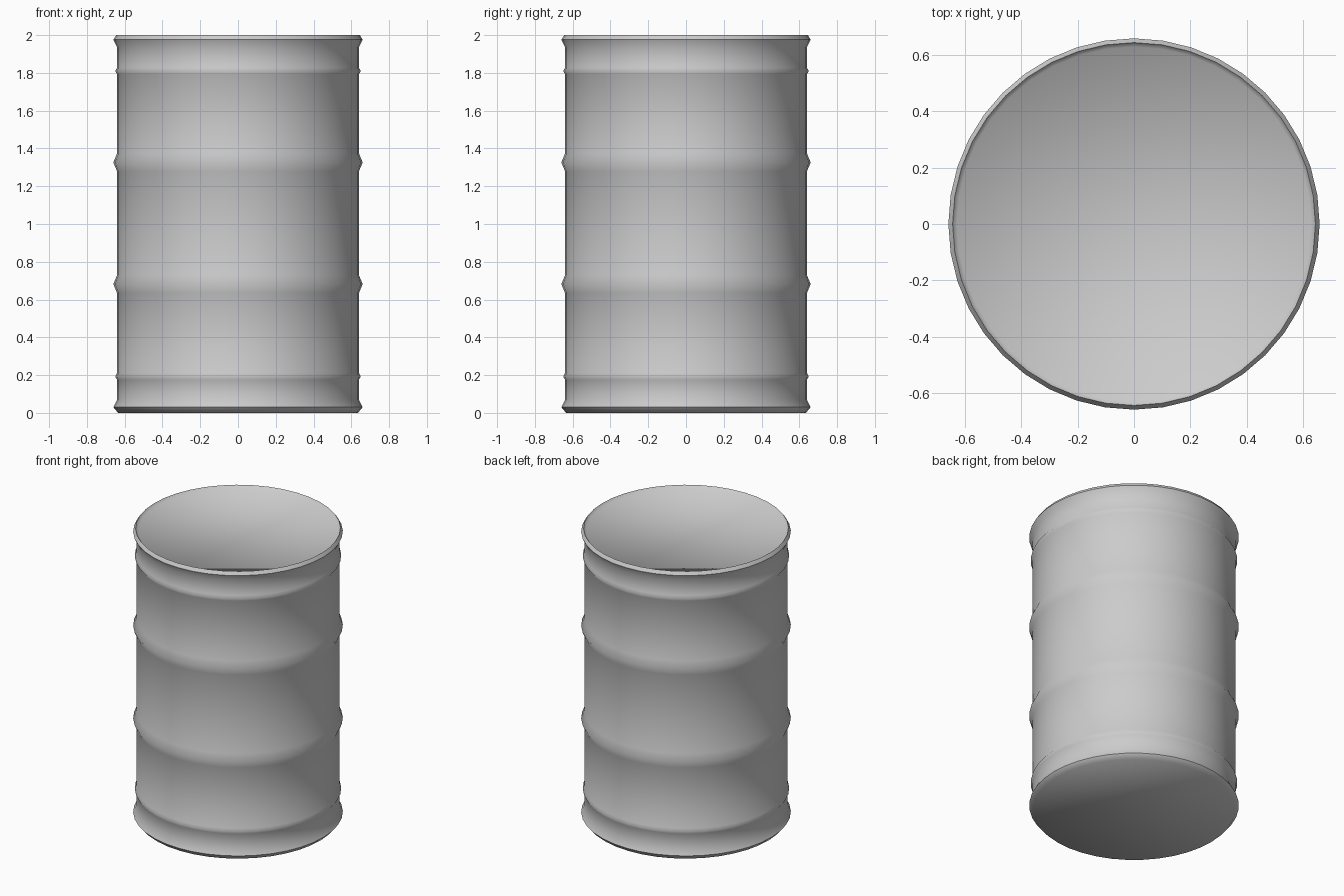
import bpy, bmesh, math

if "Cube" in bpy.data.objects:
    bpy.data.objects.remove(bpy.data.objects["Cube"])

SIDES = 40
BODY, RIB, BEAD = 0.64, 0.66, 0.65


def ridge(z, radius, half):
    """Three profile points for a raised ring around the wall."""
    return [(BODY, z - half), (radius, z), (BODY, z + half)]


# Drum profile from the bottom edge up to the recessed lid: (radius, height)
profile = [(0.635, 0.0), (RIB, 0.03), (BODY, 0.07)]
profile += ridge(0.193, BEAD, 0.018)
profile += ridge(0.682, RIB, 0.048)
profile += ridge(1.326, RIB, 0.048)
profile += ridge(1.81, BEAD, 0.018)
profile += [(BODY, 1.935), (RIB, 1.977), (0.645, 2.0), (0.63, 1.98)]
sharp_heights = (0.03, 1.977, 2.0)

# Revolve the profile into rings and bridge them
bm = bmesh.new()
rings = []
for r, z in profile:
    rings.append([bm.verts.new((r * math.cos(2 * math.pi * i / SIDES),
                                r * math.sin(2 * math.pi * i / SIDES), z))
                  for i in range(SIDES)])
for low, high in zip(rings, rings[1:]):
    for i in range(SIDES):
        j = (i + 1) % SIDES
        bm.faces.new((low[i], low[j], high[j], high[i]))

# Flat bottom and recessed lid
bm.faces.new(list(reversed(rings[0])))
bm.faces.new(rings[-1])

# Smooth everywhere except the rim creases
for f in bm.faces:
    f.smooth = True
for e in bm.edges:
    za, zb = e.verts[0].co.z, e.verts[1].co.z
    if abs(za - zb) < 1e-5 and any(abs(za - h) < 1e-4 for h in sharp_heights):
        e.smooth = False

mesh = bpy.data.meshes.new("drum")
bm.to_mesh(mesh)
bm.free()

steel = bpy.data.materials.new("grey steel")
steel.diffuse_color = (0.6, 0.6, 0.6, 1.0)
steel.use_nodes = True
steel.node_tree.nodes["Principled BSDF"].inputs["Base Color"].default_value = steel.diffuse_color
mesh.materials.append(steel)

drum = bpy.data.objects.new("drum", mesh)
bpy.context.collection.objects.link(drum)
